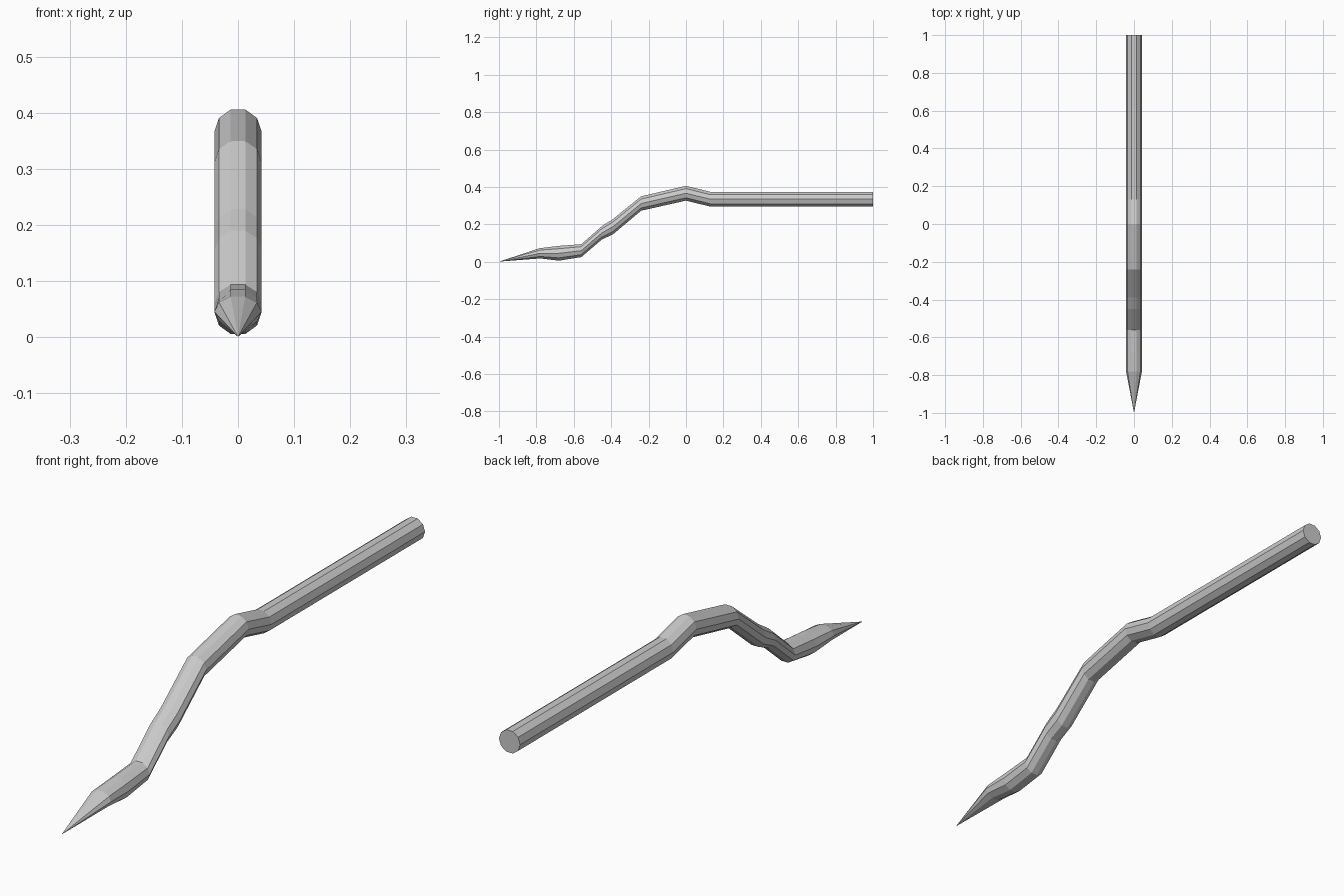
import bpy, bmesh, math

if "Cube" in bpy.data.objects:
    bpy.data.objects.remove(bpy.data.objects["Cube"])

SIDES = 10
HALF_WIDTH = 0.042

# Stations along the rod: y, bottom z, top z (upright ten-sided slices)
stations = [
    (1.00, 0.295, 0.374),
    (0.13, 0.295, 0.374),
    (0.00, 0.327, 0.406),
    (-0.24, 0.273, 0.350),
    (-0.39, 0.147, 0.229),
    (-0.45, 0.119, 0.190),
    (-0.56, 0.025, 0.094),
    (-0.68, 0.006, 0.085),
    (-0.78, 0.018, 0.073),
]
TIP = (0, -1.0, 0.001)

bm = bmesh.new()

# Ten-sided rings with a flat edge on top
rings = []
for y, low, high in stations:
    mid = (low + high) / 2
    half = (high - low) / 2 / math.sin(math.radians(72))
    rings.append([bm.verts.new((HALF_WIDTH * math.cos(math.tau * i / SIDES), y,
                                mid + half * math.sin(math.tau * i / SIDES)))
                  for i in range(SIDES)])

# Skin between neighbouring rings
for a, b in zip(rings, rings[1:]):
    for i in range(SIDES):
        j = (i + 1) % SIDES
        bm.faces.new((a[i], a[j], b[j], b[i]))

# Flat butt end and sharp tip
bm.faces.new(rings[0])
tip = bm.verts.new(TIP)
for i in range(SIDES):
    bm.faces.new((rings[-1][i], rings[-1][(i + 1) % SIDES], tip))

bmesh.ops.recalc_face_normals(bm, faces=bm.faces)
mesh = bpy.data.meshes.new("bent_pointed_rod")
bm.to_mesh(mesh)
bm.free()
rod = bpy.data.objects.new("bent_pointed_rod", mesh)
bpy.context.collection.objects.link(rod)
